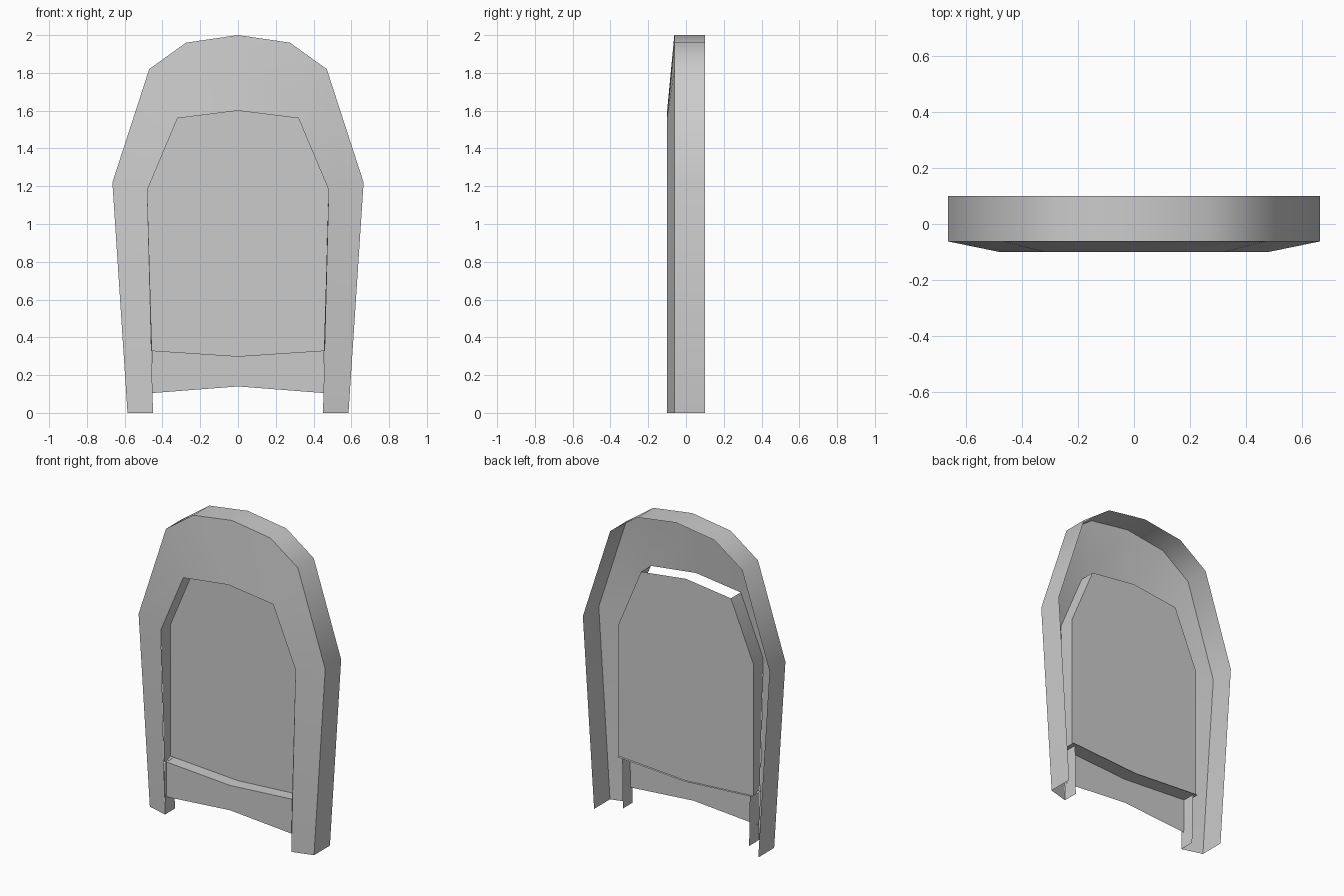
import bpy
import bmesh
from math import radians

cube = bpy.data.objects.get("Cube")
if cube:
    bpy.data.objects.remove(cube, do_unlink=True)

grey = bpy.data.materials.new("plain grey")
grey.use_nodes = True
colour = (0.6, 0.6, 0.6, 1)
grey.diffuse_color = colour
grey.node_tree.nodes["Principled BSDF"].inputs["Base Color"].default_value = colour

FRONT, EDGE, PANEL, RAIL, BACK = -0.1, -0.062, 0.0, -0.08, 0.1


def mirrored(half):
    """Complete an x, z profile whose last point is on the centre line."""
    return half + [(-x, z) for x, z in reversed(half[:-1])]


def at(profile, y):
    return [(x, y, z) for x, z in profile]


def build(name, polygons):
    """Make a thin sheet object from polygons, sharing matching corners."""
    bm = bmesh.new()
    for poly in polygons:
        bm.faces.new([bm.verts.new(p) for p in poly])
    bmesh.ops.remove_doubles(bm, verts=bm.verts, dist=0.0005)
    mesh = bpy.data.meshes.new(name)
    bm.to_mesh(mesh)
    bm.free()
    mesh.materials.append(grey)
    obj = bpy.data.objects.new(name, mesh)
    bpy.context.collection.objects.link(obj)
    bpy.ops.object.select_all(action="DESELECT")
    obj.select_set(True)
    bpy.context.view_layer.objects.active = obj
    bpy.ops.object.shade_smooth_by_angle(angle=radians(40))
    return obj


def strip(a, b):
    """Quads between two paths with the same number of points."""
    return [(a[i], b[i], b[i + 1], a[i + 1]) for i in range(len(a) - 1)]


outer = mirrored([(0.585, 0), (0.665, 1.22), (0.47, 1.82), (0.275, 1.96), (0, 2)])
opening = mirrored([(0.45, 0), (0.48, 1.18), (0.32, 1.56), (0, 1.6)])

# Sloping front face, with a doubled inner corner where the arch has more points
inner = opening[:3] + opening[2:5] + opening[4:]
front = [[p for i, p in enumerate(q) if p not in q[:i]]
         for q in strip(at(inner, FRONT), at(outer, EDGE))]
build("front_frame", front)

# Outer rim, open at the back and under the feet
build("outer_rim", strip(at(outer, EDGE), at(outer, BACK)))

# Inner side walls, open above the panel
for name, s in (("left", 1), ("right", -1)):
    fore = [(s * x, z) for x, z in [(0.455, 0.33), (0.48, 1.18), (0.32, 1.56)]]
    aft = [(s * x, z) for x, z in [(0.48, 0.33), (0.48, 1.18), (0.32, 1.56)]]
    leg = [(s * 0.45, 0), (s * 0.455, 0.33)]
    faces = strip(at(fore, FRONT), at(aft, PANEL)) + strip(at(leg, FRONT), at(leg, PANEL))
    build(name + "_inner_wall", [f[::s] for f in faces])

# Recessed panel
ledge = mirrored([(0.48, 0.33), (0, 0.3)])
top = mirrored([(0.48, 1.18), (0.32, 1.56), (0, 1.6)])
build("recessed_panel", [at(top + ledge[::-1], PANEL)[::-1]])

# Ledge under the panel and the rail below it
build("ledge", strip(at(ledge, RAIL), at(ledge, PANEL + 0.015)))
rail_top = mirrored([(0.455, 0.33), (0, 0.3)])
rail_bottom = mirrored([(0.455, 0.105), (0, 0.14)])
build("lower_rail", strip(at(rail_top, RAIL), at(rail_bottom, RAIL)))
